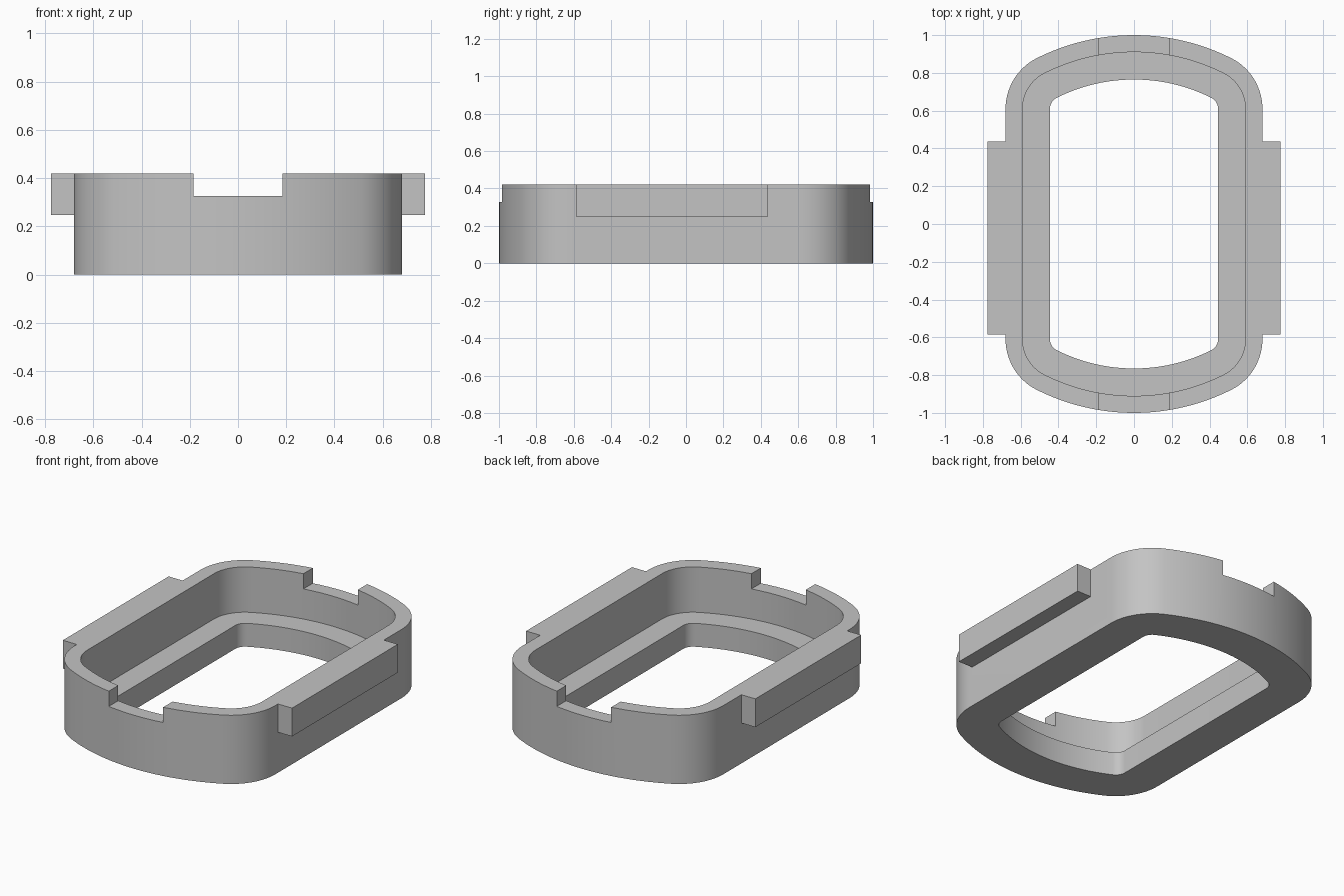
import bpy, bmesh
from math import sin, cos, atan2, pi, hypot

HEIGHT, LEDGE = 0.42, 0.143
WALL, RIM = 0.09, 0.235          # inward offsets of the wall and of the opening
CORNER = (0.38, 0.61, 0.30)      # corner arc: centre x, centre y, radius
END_R = 1.147                    # radius of the bowed ends

cube = bpy.data.objects.get("Cube")
if cube:
    bpy.data.objects.remove(cube, do_unlink=True)

grey = bpy.data.materials.new("plain_grey")
grey.use_nodes = True
grey.diffuse_color = (0.55, 0.55, 0.55, 1)
grey.node_tree.nodes["Principled BSDF"].inputs["Base Color"].default_value = (0.55, 0.55, 0.55, 1)


def outline(inset, corner_steps=14, end_steps=12):
    """Rounded outline with bowed ends, moved inwards by inset."""
    cx, cy, r = CORNER
    end_y = 1 - END_R
    join = atan2(cy - end_y, cx)
    quarter = []
    for i in range(corner_steps + 1):
        a = join * i / corner_steps
        quarter.append((cx + (r - inset) * cos(a), cy + (r - inset) * sin(a)))
    for i in range(1, end_steps + 1):
        a = join + (pi / 2 - join) * i / end_steps
        quarter.append(((END_R - inset) * cos(a), end_y + (END_R - inset) * sin(a)))
    half = quarter + [(-x, y) for x, y in reversed(quarter[:-1])]
    return half + [(-x, -y) for x, y in half]


def add_object(name, bm):
    bmesh.ops.recalc_face_normals(bm, faces=bm.faces)
    mesh = bpy.data.meshes.new(name)
    bm.to_mesh(mesh)
    bm.free()
    mesh.materials.append(grey)
    obj = bpy.data.objects.new(name, mesh)
    bpy.context.collection.objects.link(obj)
    return obj


def box(name, x, y, z):
    bm = bmesh.new()
    bmesh.ops.create_cube(bm, size=1)
    for v in bm.verts:
        v.co = [lo + (c + 0.5) * (hi - lo) for c, (lo, hi) in zip(v.co, (x, y, z))]
    return add_object(name, bm)


# Frame: stepped cross-section swept round the outline
bm = bmesh.new()
section = [(0, 0), (0, HEIGHT), (WALL, HEIGHT), (WALL, LEDGE), (RIM, LEDGE), (RIM, 0)]
rings = [[bm.verts.new((x, y, z)) for x, y in outline(inset)] for inset, z in section]
for a, b in zip(rings, rings[1:] + rings[:1]):
    n = len(a)
    for i in range(n):
        j = (i + 1) % n
        bm.faces.new((a[i], a[j], b[j], b[i]))
frame = add_object("frame", bm)

# Side tabs are joined on, end notches are cut out
parts = []
for side in (-1, 1):
    xs = sorted((side * 0.64, side * 0.775))
    parts.append((box("side_tab", xs, (-0.585, 0.437), (0.247, HEIGHT)), 'UNION'))
    ys = sorted((side * 0.8, side * 1.1))
    parts.append((box("notch_cutter", (-0.184, 0.184), ys, (0.327, 0.6)), 'DIFFERENCE'))

bpy.ops.object.select_all(action='DESELECT')
frame.select_set(True)
bpy.context.view_layer.objects.active = frame
for part, operation in parts:
    part.hide_render = True
    mod = frame.modifiers.new(part.name, 'BOOLEAN')
    mod.operation = operation
    mod.solver = 'EXACT'
    mod.object = part
    bpy.ops.object.modifier_apply(modifier=mod.name)
    bpy.data.objects.remove(part, do_unlink=True)

bpy.ops.object.shade_smooth_by_angle(angle=pi / 6)
